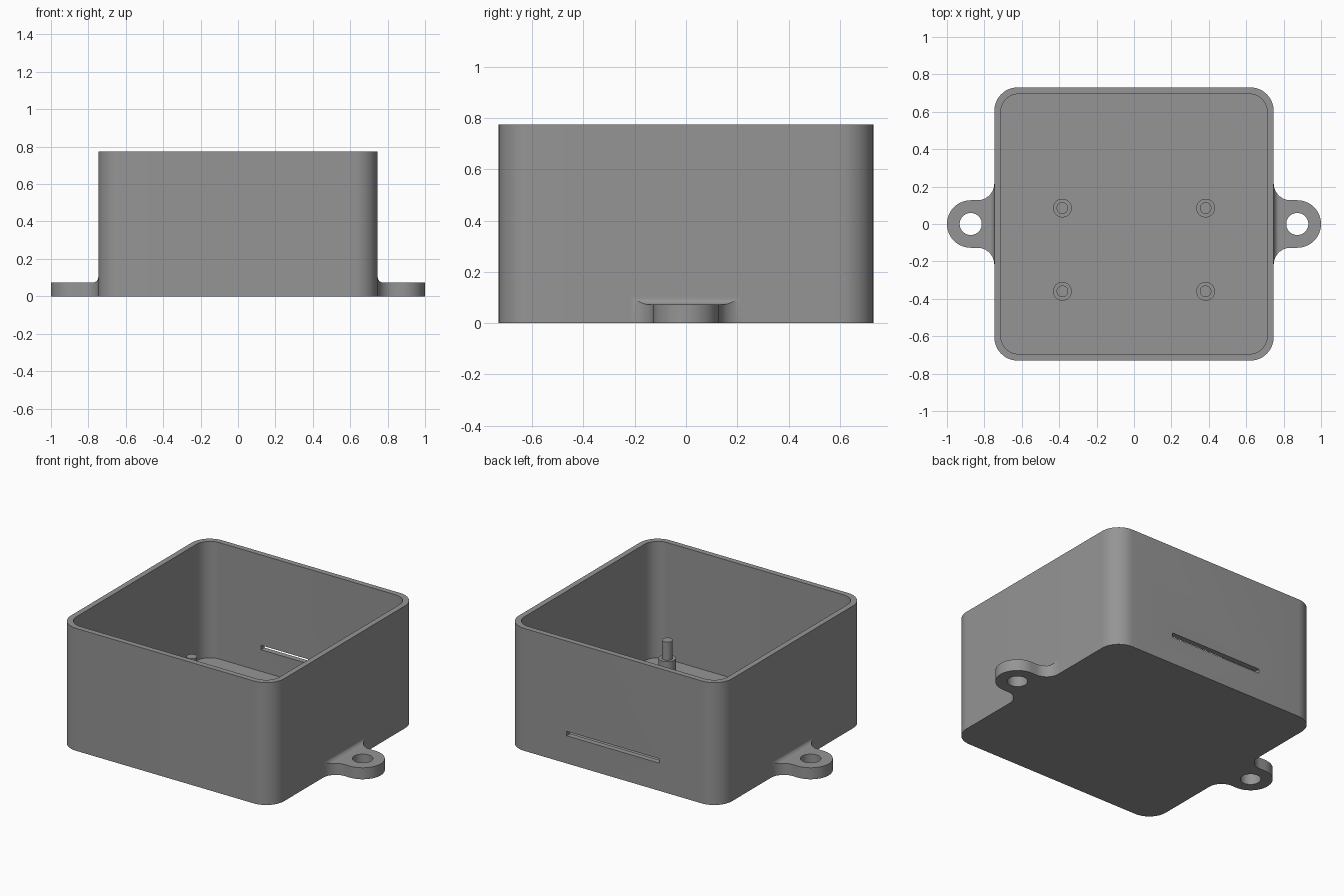
import bpy, bmesh, math

if "Cube" in bpy.data.objects:
    bpy.data.objects.remove(bpy.data.objects["Cube"])

HX, HY, H = 0.747, 0.73, 0.775      # box half sizes and height
WALL, FLOOR, R = 0.035, 0.038, 0.125

grey = bpy.data.materials.new("grey plastic")
grey.diffuse_color = (0.3, 0.3, 0.3, 1)
grey.use_nodes = True
grey.node_tree.nodes["Principled BSDF"].inputs["Base Color"].default_value = grey.diffuse_color


def make_object(name, bm):
    bmesh.ops.recalc_face_normals(bm, faces=bm.faces)
    mesh = bpy.data.meshes.new(name)
    bm.to_mesh(mesh)
    bm.free()
    mesh.materials.append(grey)
    ob = bpy.data.objects.new(name, mesh)
    bpy.context.collection.objects.link(ob)
    return ob


def lofted(name, loops):
    """Solid through stacked loops of equal point count, capped at both ends."""
    bm = bmesh.new()
    rings = [[bm.verts.new(p) for p in loop] for loop in loops]
    n = len(rings[0])
    for a, b in zip(rings, rings[1:]):
        for i in range(n):
            j = (i + 1) % n
            bm.faces.new((a[i], a[j], b[j], b[i]))
    bm.faces.new(rings[0][::-1])
    bm.faces.new(rings[-1])
    return make_object(name, bm)


def arc(cx, cy, r, a0, a1, n=12):
    return [(cx + r * math.cos(math.radians(a0 + (a1 - a0) * i / n)),
             cy + r * math.sin(math.radians(a0 + (a1 - a0) * i / n))) for i in range(n + 1)]


def rounded_rect(hx, hy, r, z):
    pts = []
    for k, (sx, sy) in enumerate([(1, 1), (-1, 1), (-1, -1), (1, -1)]):
        pts += arc(sx * (hx - r), sy * (hy - r), r, 90 * k, 90 * k + 90)
    return [(x, y, z) for x, y in pts]


def circle(cx, cy, r, z, n=40):
    return [(x, y, z) for x, y in arc(cx, cy, r, 0, 360, n)[:-1]]


def boolean(ob, cutter, operation):
    mod = ob.modifiers.new("cut", 'BOOLEAN')
    mod.object, mod.operation, mod.solver = cutter, operation, 'EXACT'
    bpy.context.view_layer.objects.active = ob
    bpy.ops.object.modifier_apply(modifier=mod.name)
    bpy.data.objects.remove(cutter)


def smooth(ob):
    bpy.ops.object.select_all(action='DESELECT')
    ob.select_set(True)
    bpy.context.view_layer.objects.active = ob
    bpy.ops.object.shade_smooth_by_angle(angle=math.radians(30))


# Open box with rounded corners
ix, iy, ir = HX - WALL, HY - WALL, R - 0.03
box = lofted("box", [rounded_rect(HX, HY, R, 0), rounded_rect(HX, HY, R, H),
                     rounded_rect(ix, iy, ir, H), rounded_rect(ix, iy, ir, FLOOR)])

# Thin slot through the back wall
slot = lofted("slot_cutter", [[(x, y, z) for x, y in
              [(-0.325, 0.6), (0.325, 0.6), (0.325, 0.8), (-0.325, 0.8)]]
              for z in (0.175, 0.203)])
boolean(box, slot, 'DIFFERENCE')
smooth(box)

# Mounting ears: flared outline, filleted against the wall, with a screw hole
EAR_R, EAR_X, FLARE, EAR_T, FILLET = 0.127, 0.873, 0.09, 0.073, 0.03
half = [(HX - 0.004, EAR_R + FLARE)]
half += arc(HX + FLARE, EAR_R + FLARE, FLARE, 180, 270)
tip = arc(EAR_X, 0, EAR_R, 90, -90, 28)
outline = half + tip + [(x, -y) for x, y in reversed(half)]
side = [(HX - 0.02, -0.1), (1.1, -0.1), (1.1, EAR_T)]
side += arc(HX + FILLET, EAR_T + FILLET, FILLET, 270, 180, 8)
side += [(HX - 0.02, EAR_T + FILLET)]
for s, label in ((1, "right"), (-1, "left")):
    ear = lofted(label + "_ear", [[(s * x, y, z) for x, y in outline] for z in (0, 0.2)])
    boolean(ear, lofted("profile_cutter", [[(s * x, y, z) for x, z in side]
                                           for y in (-0.4, 0.4)]), 'INTERSECT')
    boolean(ear, lofted("hole_cutter", [circle(s * EAR_X, 0, 0.059, z)
                                        for z in (-0.1, 0.3)]), 'DIFFERENCE')
    smooth(ear)

# Stepped standoff posts on the floor
for sx, lr in ((1, "right"), (-1, "left")):
    for y, fb in ((0.085, "back"), (-0.36, "front")):
        x = sx * 0.383
        post = lofted(f"{fb}_{lr}_post", [circle(x, y, 0.05, FLOOR - 0.005), circle(x, y, 0.05, 0.235),
                                          circle(x, y, 0.031, 0.235), circle(x, y, 0.031, 0.35)])
        smooth(post)
